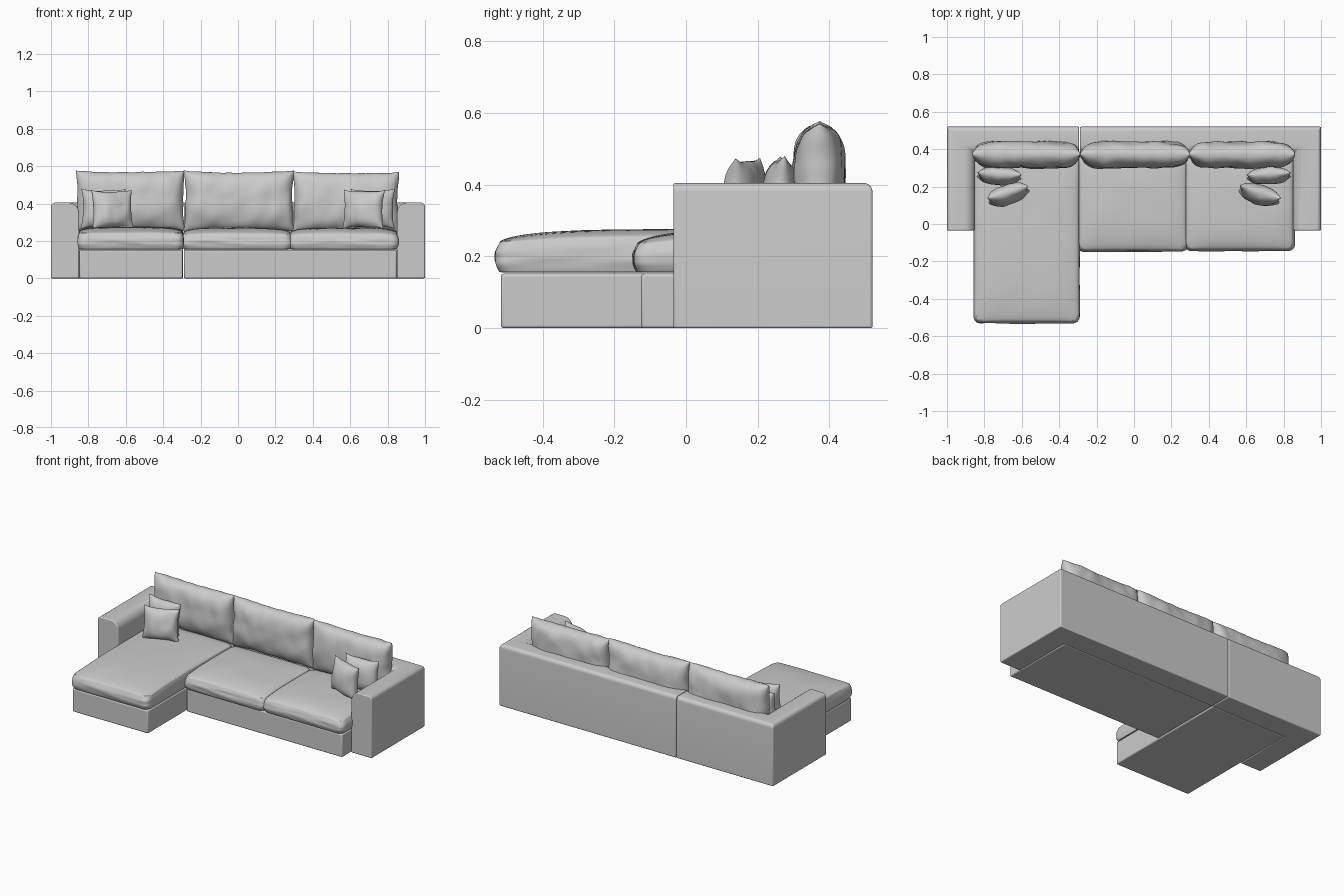
import bpy, bmesh, math
from mathutils import Vector, Matrix, noise

if "Cube" in bpy.data.objects:
    bpy.data.objects.remove(bpy.data.objects["Cube"])


def finish(bm, name, angle=40, bevel=0.0):
    bmesh.ops.recalc_face_normals(bm, faces=bm.faces)
    me = bpy.data.meshes.new(name)
    bm.to_mesh(me)
    bm.free()
    ob = bpy.data.objects.new(name, me)
    bpy.context.collection.objects.link(ob)
    if bevel:
        m = ob.modifiers.new("bevel", 'BEVEL')
        m.width, m.segments, m.limit_method = bevel, 3, 'ANGLE'
        m.angle_limit = math.radians(35)
    bpy.ops.object.select_all(action='DESELECT')
    ob.select_set(True)
    bpy.context.view_layer.objects.active = ob
    bpy.ops.object.shade_smooth_by_angle(angle=math.radians(angle))
    return ob


def box(name, x0, x1, y0, y1, z0, z1, bevel=0.008):
    bm = bmesh.new()
    bmesh.ops.create_cube(bm, size=1)
    for v in bm.verts:
        v.co = ((x0 + x1) / 2 + v.co.x * (x1 - x0), (y0 + y1) / 2 + v.co.y * (y1 - y0),
                (z0 + z1) / 2 + v.co.z * (z1 - z0))
    return finish(bm, name, 40, bevel)


# Arm and back frame: one padded profile mitred around the rear corner
def arc(cx, cz, r, a0, a1, n=6):
    return [(cx + r * math.cos(math.radians(a0 + (a1 - a0) * i / n)),
             cz + r * math.sin(math.radians(a0 + (a1 - a0) * i / n))) for i in range(n + 1)]


PROFILE = [(0, 0)] + arc(0.025, 0.38, 0.025, 180, 90) + arc(0.093, 0.348, 0.057, 90, 0) + [(0.15, 0)]


def frame(name, side, x_end):
    bm = bmesh.new()
    rows = []
    for k in range(3):
        row = []
        for d, z in PROFILE:
            x = x_end if k == 0 else side * (1 - d)
            y = -0.035 if k == 2 else 0.52 - d
            row.append(bm.verts.new((x, y, z)))
        rows.append(row)
    n = len(PROFILE)
    for a, b in zip(rows, rows[1:]):
        for i in range(n):
            j = (i + 1) % n
            bm.faces.new((a[i], a[j], b[j], b[i]))
    bm.faces.new(rows[0])
    bm.faces.new(rows[2])
    finish(bm, name, 40, 0.006)


frame("left_arm_and_back", -1, -0.293)
frame("right_arm_and_back", 1, -0.289)

# Upholstered bases
box("chaise_base", -0.848, -0.296, -0.516, 0.372, 0, 0.152)
box("seat_base", -0.29, 0.848, -0.125, 0.372, 0, 0.152)


# Boxed seat cushions with crowned top, bulging sides and piping
def round_xy(x, y, hx, hy, r):
    dx, dy = abs(x) - (hx - r), abs(y) - (hy - r)
    if dx > 0 and dy > 0:
        s = max(dx, dy) / math.hypot(dx, dy)
        x = math.copysign(hx - r + dx * s, x)
        y = math.copysign(hy - r + dy * s, y)
    return x, y


def seat_cushion(name, x0, x1, y0, y1, z0, z1, crown, r=0.03):
    cx, cy, hx, hy = (x0 + x1) / 2, (y0 + y1) / 2, (x1 - x0) / 2, (y1 - y0) / 2

    def drop(y):            # front edge sags slightly
        return -0.012 * max(0, (cy - y) / hy) ** 2

    bm = bmesh.new()
    bmesh.ops.create_cube(bm, size=2)
    bmesh.ops.subdivide_edges(bm, edges=bm.edges[:], cuts=31, use_grid_fill=True)
    for v in bm.verts:
        s = [math.sin(c * math.pi / 2) for c in v.co]
        u, w, h = s[0], s[1], v.co.z
        x, y = round_xy(u * hx, w * hy, hx - 0.006, hy - 0.006, r)
        bulge = 1 + 0.012 * (1 - h * h) / max(hx, hy)
        x, y = x * bulge, y * bulge
        z = z0 + (z1 - z0) * (h + 1) / 2
        if h > 0.999:
            z += crown * (max(0, 1 - u ** 4) * max(0, 1 - w ** 4)) ** 0.5
            z += 0.003 * noise.noise(Vector((cx + x, cy + y, 0)) * 7) * (1 - u * u)
        else:
            wr = 0.004 * noise.noise(Vector(((cx + x) * 6, (cy + y) * 6, h * 1.5))) * (1 - h * h)
            x, y = x * (1 + wr / hx), y * (1 + wr / hy)
        v.co = (cx + x, cy + y, z + drop(cy + y) * (h + 1) / 2)
    finish(bm, name, 50)
    for label, z, f in (("top", z1, 1), ("bottom", z0 + 0.004, 0)):
        cu = bpy.data.curves.new(name + "_piping_" + label, 'CURVE')
        cu.dimensions, cu.bevel_depth, cu.bevel_resolution = '3D', 0.0045, 2
        pts = []
        for k, (sx, sy) in enumerate(((1, 1), (-1, 1), (-1, -1), (1, -1))):
            pts += arc(sx * (hx - 0.007 - r), sy * (hy - 0.007 - r), r, 90 * k, 90 * k + 90, 5)
        sp = cu.splines.new('POLY')
        sp.points.add(len(pts) - 1)
        sp.use_cyclic_u = True
        for p, (x, y) in zip(sp.points, pts):
            p.co = (cx + x, cy + y, z + f * drop(cy + y), 1)
        bpy.context.collection.objects.link(bpy.data.objects.new(cu.name, cu))


seat_cushion("chaise_seat_cushion", -0.85, -0.297, -0.52, 0.37, 0.156, 0.25, 0.026)
seat_cushion("middle_seat_cushion", -0.291, 0.278, -0.138, 0.37, 0.156, 0.244, 0.026)
seat_cushion("right_seat_cushion", 0.28, 0.848, -0.134, 0.37, 0.156, 0.244, 0.026)


# Soft pillows: two puffed grids sharing a pinched, sewn outline
def pillow(name, loc, hw, hh, ht, lean=0, turn=0, ku=2.5, kv=2.5, pinch=0.1, wrinkle=0.008, n=32):
    bm = bmesh.new()
    seed = Vector(loc) * 9
    mat = (Matrix.Translation(loc) @ Matrix.Rotation(math.radians(turn), 4, 'Z')
           @ Matrix.Rotation(math.radians(-lean), 4, 'X'))
    for side in (-1, 1):
        grid = []
        for i in range(n + 1):
            u = math.sin((i / n - 0.5) * math.pi)
            row = []
            for j in range(n + 1):
                v = math.sin((j / n - 0.5) * math.pi)
                puff = (max(0, 1 - abs(u) ** ku) * max(0, 1 - abs(v) ** kv)) ** 0.5
                x = u * (hw - pinch * hh * (1 - v * v) * abs(u))
                z = v * (hh - pinch * hh * (1 - u ** 4) * abs(v))
                edge = noise.noise(Vector((x * 14, 0, z * 14)) + seed) * wrinkle * 0.6
                x, z = x + edge * u * abs(u), z + edge * v * abs(v)
                y = side * ht * puff
                fold = noise.noise(Vector((x * 9, side * 3, z * 9)) + seed)
                fold += 0.6 * noise.noise(Vector((x * 22, side * 5, z * 12)) + seed)
                y += wrinkle * fold * min(1, puff * 1.5)
                row.append(bm.verts.new(mat @ Vector((x, y, z))))
            grid.append(row)
        for i in range(n):
            for j in range(n):
                bm.faces.new((grid[i][j], grid[i + 1][j], grid[i + 1][j + 1], grid[i][j + 1]))
    bmesh.ops.remove_doubles(bm, verts=bm.verts, dist=0.0002)
    finish(bm, name, 70)


# Back cushions
for label, x, hw, zc in (("left", -0.577, 0.292, 0.416), ("middle", 0.006, 0.294, 0.414),
                         ("right", 0.577, 0.286, 0.41)):
    pillow(label + "_back_cushion", (x, 0.37, zc), hw, 0.162, 0.07, 1, 0, 7, 3.2, 0.06, 0.009, 40)

# Throw pillows, a pair at each end
for label, s in (("left", -1), ("right", 1)):
    pillow(label + "_front_throw_pillow", (s * 0.672, 0.158, 0.368), 0.114, 0.106, 0.05, 8, -s * 17)
    pillow(label + "_rear_throw_pillow", (s * 0.72, 0.258, 0.372), 0.118, 0.108, 0.046, 6, s * 3)
